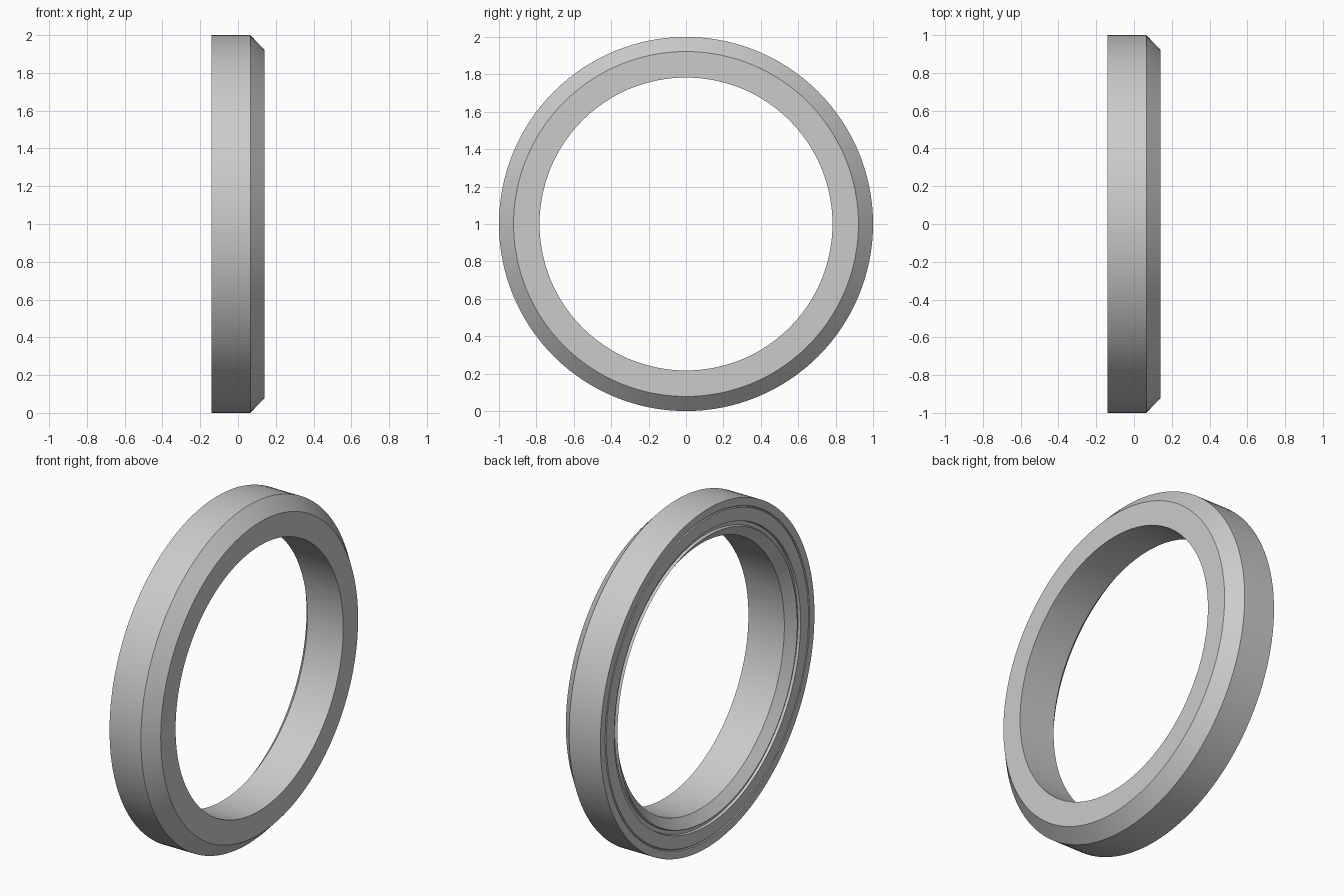
import bpy, bmesh, math
from mathutils import Matrix, Vector

cube = bpy.data.objects.get("Cube")
if cube:
    bpy.data.objects.remove(cube, do_unlink=True)

# Single matte grey
grey = bpy.data.materials.new("plain grey")
grey.use_nodes = True
colour = (0.6, 0.6, 0.6, 1)
grey.diffuse_color = colour
grey.node_tree.nodes["Principled BSDF"].inputs["Base Color"].default_value = colour

SEGMENTS = 128
AXIS_HEIGHT = 1.0


def lathe_ring(name, profile):
    """Spin a closed (x, radius) profile around the horizontal x axis."""
    bm = bmesh.new()
    verts = [bm.verts.new((x, 0, r)) for x, r in profile]
    edges = [bm.edges.new((a, b)) for a, b in zip(verts, verts[1:] + verts[:1])]
    bmesh.ops.spin(bm, geom=verts + edges, cent=(0, 0, 0), axis=(1, 0, 0),
                   angle=math.tau, steps=SEGMENTS, use_merge=False)
    bmesh.ops.remove_doubles(bm, verts=bm.verts, dist=0.0001)
    bmesh.ops.recalc_face_normals(bm, faces=bm.faces)
    bmesh.ops.transform(bm, matrix=Matrix.Translation(Vector((0, 0, AXIS_HEIGHT))),
                        verts=bm.verts)
    mesh = bpy.data.meshes.new(name)
    bm.to_mesh(mesh)
    bm.free()
    mesh.materials.append(grey)
    ring = bpy.data.objects.new(name, mesh)
    bpy.context.collection.objects.link(ring)
    bpy.context.view_layer.objects.active = ring
    ring.select_set(True)
    bpy.ops.object.shade_smooth_by_angle(angle=math.radians(25))
    ring.select_set(False)
    return ring


lathe_ring("ring", [
    # Outer wall and its bevel on the +x side
    (-0.14, 1.0), (0.065, 1.0), (0.14, 0.922),
    # Bore, flaring out towards the -x side
    (0.14, 0.783), (-0.095, 0.783), (-0.14, 0.84),
    # Narrow groove, then the shallow outer step of the -x face
    (-0.125, 0.845), (-0.125, 0.867), (-0.14, 0.87),
    (-0.14, 0.945), (-0.135, 0.95), (-0.14, 0.955),
])
